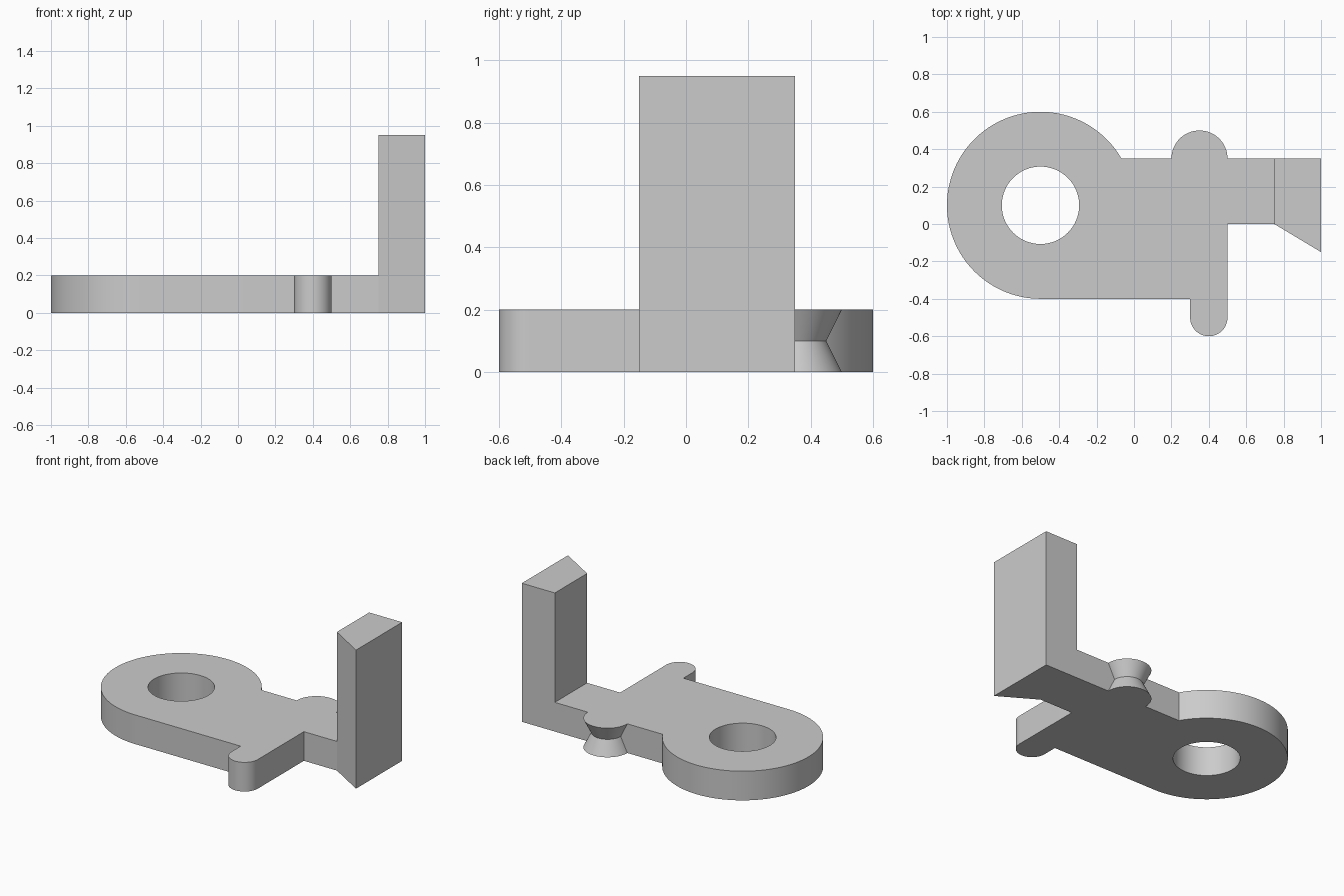
import bpy, bmesh, math

if "Cube" in bpy.data.objects:
    bpy.data.objects.remove(bpy.data.objects["Cube"])

grey = bpy.data.materials.new("plain grey")
grey.diffuse_color = (0.6, 0.6, 0.6, 1)
grey.use_nodes = True
grey.node_tree.nodes["Principled BSDF"].inputs["Base Color"].default_value = grey.diffuse_color


def arc(cx, cy, r, start, end, n):
    """Points on an arc, angles in degrees, both ends included."""
    return [(cx + r * math.cos(math.radians(start + (end - start) * i / n)),
             cy + r * math.sin(math.radians(start + (end - start) * i / n)))
            for i in range(n + 1)]


def loft(bm, loops, heights, skip=lambda level, i: False):
    """Stack matching closed loops at the given heights and join them with quads."""
    rings = [[bm.verts.new((x, y, z)) for x, y in loop]
             for loop, z in zip(loops, heights)]
    n = len(rings[0])
    for k in range(len(rings) - 1):
        for i in range(n):
            if not skip(k, i):
                j = (i + 1) % n
                bm.faces.new((rings[k][i], rings[k][j], rings[k + 1][j], rings[k + 1][i]))
    return rings


def ring_edges(bm, ring):
    edges = []
    for a, b in zip(ring, ring[1:] + ring[:1]):
        edges.append(bm.edges.get((a, b)) or bm.edges.new((a, b)))
    return edges


def finish(bm, name):
    bmesh.ops.recalc_face_normals(bm, faces=bm.faces[:])
    mesh = bpy.data.meshes.new(name)
    bm.to_mesh(mesh)
    bm.free()
    mesh.materials.append(grey)
    obj = bpy.data.objects.new(name, mesh)
    bpy.context.collection.objects.link(obj)
    bpy.ops.object.select_all(action='DESELECT')
    obj.select_set(True)
    bpy.context.view_layer.objects.active = obj
    bpy.ops.object.shade_smooth_by_angle(angle=math.radians(30))


def plate_outline(knob_radius):
    return (arc(-0.5, 0.1, 0.5, 30, 270, 64)              # round eye end
            + [(0.3, -0.4)]
            + arc(0.4, -0.5, 0.1, 180, 360, 24)           # front finger
            + [(0.5, 0.0), (0.75, 0.0), (0.75, 0.35)]     # neck to the post
            + arc(0.35, 0.35, knob_radius, 0, 180, 32))   # waisted back knob


# Base plate: eye, finger, neck and a knob that narrows at mid height
bm = bmesh.new()
levels = [0, 0.1, 0.2]
outlines = [plate_outline(r) for r in (0.15, 0.1, 0.15)]
open_side = outlines[0].index((0.75, 0.0))    # side covered by the post
outer = loft(bm, outlines, levels, lambda k, i: i == open_side)
hole = loft(bm, [arc(-0.5, 0.1, 0.207, 0, 360, 64)[:-1]] * 2, [0, 0.2])
for rim, inner in ((outer[0], hole[0]), (outer[-1], hole[-1])):
    bmesh.ops.triangle_fill(bm, use_beauty=True,
                            edges=ring_edges(bm, rim) + ring_edges(bm, inner))
finish(bm, "base_plate")

# Upright post with a slanted front face
bm = bmesh.new()
profile = [(0.75, 0.0), (1.0, -0.15), (1.0, 0.35), (0.75, 0.35)]
rings = loft(bm, [profile] * 3, [0, 0.2, 0.95], lambda k, i: k == 0 and i == 3)
bm.faces.new(rings[0])
bm.faces.new(rings[-1])
finish(bm, "upright_post")
